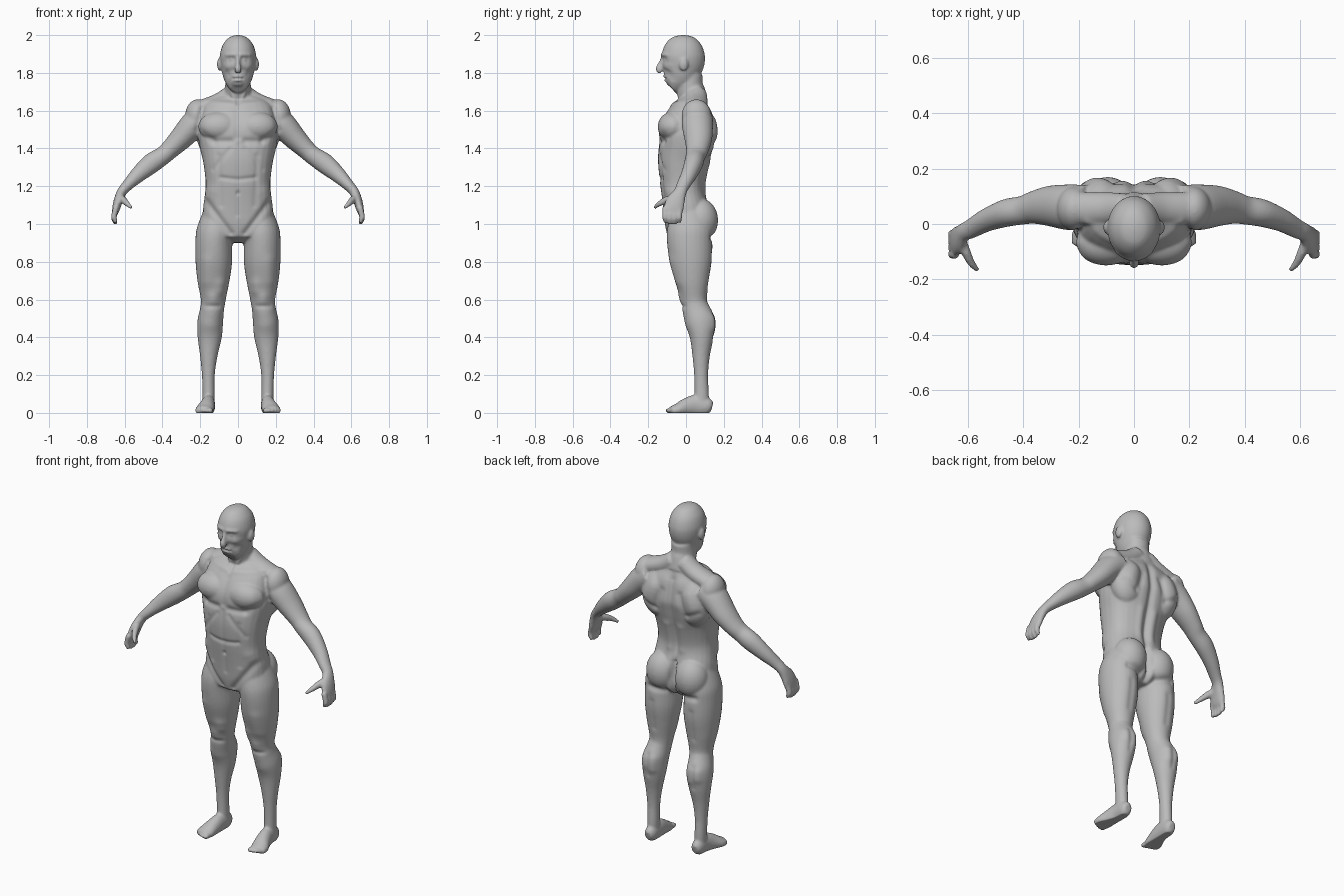
import bpy
import bmesh
import math
from mathutils import Vector, Matrix

default_cube = bpy.data.objects.get("Cube")
if default_cube:
    bpy.data.objects.remove(default_cube, do_unlink=True)

AXIS_X, AXIS_Y, AXIS_Z = Vector((1, 0, 0)), Vector((0, 1, 0)), Vector((0, 0, 1))
FRONT, BACK = -1, 1
STEPS, SIDES = 5, 28
bm = bmesh.new()


def catmull_rom(sections):
    """Smoothly interpolate rows of (x, y, z, radius_u, radius_v)."""
    rows = [sections[0]] + list(sections) + [sections[-1]]
    result = []
    for before, start, end, after in zip(rows, rows[1:], rows[2:], rows[3:]):
        for step in range(STEPS):
            t = step / STEPS
            result.append([
                b + t * ((c - a) / 2 + t * (a - 2.5 * b + 2 * c - d / 2
                                            + t * (1.5 * (b - c) + (d - a) / 2)))
                for a, b, c, d in zip(before, start, end, after)])
    result.append(list(sections[-1]))
    return result


def superpower(value, exponent):
    return math.copysign(abs(value) ** (2 / exponent), value)


def loft(*sections, reference=AXIS_Y, mirrored=True, exponent=2):
    """Skin oval rings along a path; mirrored parts are built on both sides."""
    rows = catmull_rom(sections)
    centres = [Vector(row[:3]) for row in rows]
    for side in ((1, -1) if mirrored else (1,)):
        rings = []
        for index, row in enumerate(rows):
            following = centres[min(index + 1, len(rows) - 1)]
            tangent = (following - centres[max(index - 1, 0)]).normalized()
            u = reference.cross(tangent).normalized()
            v = tangent.cross(u)
            ring = []
            for k in range(SIDES):
                angle = math.tau * k / SIDES
                point = (centres[index]
                         + u * row[3] * superpower(math.cos(angle), exponent)
                         + v * row[4] * superpower(math.sin(angle), exponent))
                ring.append(bm.verts.new((point.x * side, point.y, point.z)))
            rings.append(ring)
        for lower, upper in zip(rings, rings[1:]):
            for k in range(SIDES):
                n = (k + 1) % SIDES
                bm.faces.new((lower[k], lower[n], upper[n], upper[k]))
        bm.faces.new(rings[0])
        bm.faces.new(rings[-1])


def mass(centre, radii):
    """Ellipsoid muscle mass on both sides."""
    for side in (1, -1):
        place = Matrix.Translation((centre[0] * side, centre[1], centre[2]))
        bmesh.ops.create_uvsphere(bm, u_segments=SIDES, v_segments=16, radius=1,
                                  matrix=place @ Matrix.Diagonal((*radii, 1)))


# Torso, from the base of the neck down to the crotch
loft((0, .045, 1.68, .07, .06), (0, .04, 1.65, .15, .075),
     (0, .03, 1.6, .19, .115), (0, .01, 1.5, .21, .15),
     (0, 0, 1.42, .205, .145), (0, -.015, 1.33, .185, .135),
     (0, -.02, 1.23, .172, .12), (0, -.015, 1.16, .175, .115),
     (0, 0, 1.08, .185, .12), (0, .01, 1, .185, .12),
     (0, .02, .94, .13, .11), (0, .02, .9, .05, .06),
     mirrored=False, exponent=2.4)
mass(centre=(.1, -.07, 1.515), radii=(.11, .08, .08))     # chest
mass(centre=(.12, .08, 1.48), radii=(.1, .08, .14))       # upper back
mass(centre=(.095, .075, 1.02), radii=(.095, .095, .115))  # buttock

# Neck and sloping shoulder muscle
loft((0, .03, 1.8, .065, .06), (0, .02, 1.74, .068, .07),
     (0, .03, 1.69, .073, .075), (0, .05, 1.63, .1, .07), mirrored=False)
loft((.03, .055, 1.69, .05, .055), (.1, .055, 1.645, .048, .06),
     (.2, .055, 1.61, .045, .06))

# Skull and jaw
loft((0, -.015, 2, .012, .015), (0, -.015, 1.987, .048, .06),
     (0, -.015, 1.95, .08, .096), (0, -.015, 1.9, .095, .114),
     (0, -.016, 1.86, .095, .115), (0, -.025, 1.82, .088, .106),
     (0, -.04, 1.78, .078, .092), (0, -.068, 1.745, .058, .068),
     (0, -.085, 1.73, .04, .046), mirrored=False)

# Nose and ears
loft((0, -.12, 1.885, .01, .012), (0, -.13, 1.85, .011, .017),
     (0, -.14, 1.82, .018, .021), (0, -.13, 1.806, .016, .015), mirrored=False)
mass(centre=(.098, -.012, 1.845), radii=(.013, .024, .035))

# Arm, from the shoulder to the wrist and palm
mass(centre=(.215, .055, 1.57), radii=(.065, .08, .09))
loft((.17, .06, 1.57, .075, .08), (.23, .06, 1.53, .073, .083),
     (.3, .065, 1.455, .062, .074), (.36, .06, 1.395, .051, .06),
     (.4, .05, 1.36, .049, .052), (.46, .04, 1.32, .053, .05),
     (.53, .015, 1.26, .042, .042), (.585, -.015, 1.205, .03, .036),
     (.615, -.03, 1.17, .026, .034), (.635, -.055, 1.12, .024, .05),
     (.648, -.068, 1.07, .019, .052), (.652, -.07, 1.05, .012, .04))

# Curled fingers, side by side, and the thumb
for finger in range(4):
    y = -.035 - .025 * finger
    tip = .995 + .008 * abs(finger - 1.5)
    loft((.645, y, 1.09, .016, .016), (.657, y, 1.04, .015, .015),
         (.654, y, tip + .02, .014, .014), (.645, y, tip, .009, .01))
loft((.625, -.06, 1.14, .02, .02), (.605, -.105, 1.125, .017, .02),
     (.588, -.14, 1.108, .014, .015), (.564, -.168, 1.086, .009, .009),
     reference=AXIS_Z)

# Leg, from the hip to the ankle
loft((.11, .02, 1.06, .075, .1), (.12, .02, .97, .098, .12),
     (.128, .02, .9, .098, .12), (.128, .028, .8, .097, .112),
     (.13, .035, .7, .085, .09), (.131, .043, .6, .066, .068),
     (.137, .052, .55, .063, .072), (.147, .075, .48, .068, .08),
     (.15, .083, .4, .064, .063), (.155, .08, .3, .046, .046),
     (.157, .08, .2, .034, .037), (.156, .083, .1, .032, .038),
     (.156, .08, .04, .032, .04))

# Foot, from heel to ball, then the five toes
loft((.155, .138, .03, .025, .02), (.155, .115, .035, .045, .033),
     (.157, .05, .04, .055, .036), (.165, 0, .03, .047, .042),
     (.176, -.045, .016, .034, .049), (.182, -.08, .01, .024, .044),
     reference=AXIS_X)
for toe in range(5):
    size = .015 - .0015 * toe
    mass(centre=(.146 + .018 * toe, -.083 + .004 * toe * toe / 2, .012),
         radii=(size, .027, size))

# Fuse the parts into one smooth skin
bmesh.ops.recalc_face_normals(bm, faces=bm.faces)
rough = bpy.data.meshes.new("rough_body")
bm.to_mesh(rough)
bm.free()
body = bpy.data.objects.new("body", rough)
bpy.context.collection.objects.link(body)
fuse = body.modifiers.new("fuse", 'REMESH')
fuse.mode = 'VOXEL'
fuse.voxel_size = .0065
soften = body.modifiers.new("soften", 'SMOOTH')
soften.factor = .5
soften.iterations = 7
graph = bpy.context.evaluated_depsgraph_get()
skin = bpy.data.meshes.new_from_object(body.evaluated_get(graph))
body.modifiers.clear()
body.data = skin
skin.name = "body"
bpy.data.meshes.remove(rough)

points = [(abs(v.co.x), v.co.z, v.normal.y) for v in skin.vertices]
offsets = [0.0] * len(points)


def stroke(name, facing, start, end, width, depth):
    """Raise or press the skin along a line, on the front or the back only."""
    (x0, z0), (x1, z1) = start, end
    dx, dz = x1 - x0, z1 - z0
    length = dx * dx + dz * dz or 1
    reach = width * 2.5
    low, high = min(z0, z1) - reach, max(z0, z1) + reach
    for index, (x, z, normal_y) in enumerate(points):
        if low < z < high and normal_y * facing > 0:
            t = max(0, min(1, ((x - x0) * dx + (z - z0) * dz) / length))
            gap = math.hypot(x - x0 - t * dx, z - z0 - t * dz)
            if gap < reach:
                fade = math.exp(-(gap / width) ** 2)
                offsets[index] += depth * fade * normal_y * facing


# Muscle lines of the front
stroke("breastbone groove", FRONT, (0, 1.6), (0, 1.46), .02, -.007)
stroke("chest lower crease", FRONT, (.04, 1.437), (.13, 1.437), .018, -.009)
stroke("chest outer crease", FRONT, (.13, 1.437), (.2, 1.49), .016, -.006)
stroke("shoulder crease", FRONT, (.19, 1.61), (.215, 1.5), .016, -.008)
stroke("collar bone", FRONT, (.02, 1.635), (.17, 1.65), .012, .006)
stroke("throat notch", FRONT, (0, 1.645), (0, 1.65), .016, -.01)
stroke("neck cord", FRONT, (.015, 1.65), (.06, 1.75), .01, .006)
stroke("belly midline", FRONT, (0, 1.42), (0, 1.05), .013, -.004)
stroke("belly crease", FRONT, (0, 1.235), (.09, 1.245), .012, -.006)
stroke("rib arch", FRONT, (.04, 1.4), (.13, 1.29), .014, -.004)
stroke("belly side line", FRONT, (.1, 1.36), (.09, 1.1), .015, -.004)
stroke("navel", FRONT, (0, 1.165), (0, 1.16), .009, -.007)
stroke("hip bulge", FRONT, (.15, 1.17), (.16, 1.15), .03, .007)
stroke("groin crease", FRONT, (.17, 1.12), (.04, .95), .018, -.011)
stroke("inner thigh bulge", FRONT, (.09, .68), (.09, .65), .03, .008)
stroke("outer thigh bulge", FRONT, (.17, .8), (.17, .7), .035, .006)
stroke("knee cap", FRONT, (.133, .61), (.133, .6), .03, .008)
stroke("knee lower crease", FRONT, (.1, .565), (.17, .565), .012, -.005)

# Face
stroke("eye socket", FRONT, (.03, 1.872), (.045, 1.872), .015, -.011)
stroke("eyelid", FRONT, (.034, 1.87), (.042, 1.87), .009, .006)
stroke("brow", FRONT, (.015, 1.897), (.06, 1.895), .01, .006)
stroke("cheek bone", FRONT, (.06, 1.835), (.07, 1.84), .015, .005)
stroke("cheek hollow", FRONT, (.055, 1.79), (.06, 1.8), .015, -.005)
stroke("upper lip", FRONT, (0, 1.782), (.016, 1.779), .007, .006)
stroke("mouth line", FRONT, (0, 1.771), (.026, 1.769), .005, -.006)
stroke("lower lip", FRONT, (0, 1.761), (.014, 1.762), .007, .006)
stroke("chin", FRONT, (0, 1.741), (.012, 1.741), .012, .007)

# Muscle lines of the back
stroke("spine groove", BACK, (0, 1.6), (0, 1.13), .022, -.016)
stroke("shoulder blade", BACK, (.12, 1.54), (.15, 1.48), .04, .009)
stroke("blade inner crease", BACK, (.06, 1.53), (.1, 1.42), .02, -.007)
stroke("blade lower crease", BACK, (.1, 1.41), (.18, 1.45), .016, -.005)
stroke("lower back cord", BACK, (.045, 1.32), (.04, 1.18), .026, .008)
stroke("buttock cleft", BACK, (0, 1.1), (0, .91), .016, -.028)
stroke("buttock fold", BACK, (.06, .92), (.15, .93), .018, -.011)
stroke("thigh back groove", BACK, (.13, .84), (.13, .68), .02, -.005)
stroke("inner calf", BACK, (.115, .5), (.12, .44), .025, .007)
stroke("outer calf", BACK, (.18, .5), (.178, .46), .025, .006)
stroke("calf groove", BACK, (.15, .52), (.15, .4), .014, -.004)

for vertex, normal, offset in zip(skin.vertices, [v.normal.copy() for v in skin.vertices], offsets):
    vertex.co += normal * offset
    vertex.co.z = max(vertex.co.z, 0)   # flat soles
skin.update()
skin.shade_smooth()

# Single plain clay colour
clay = bpy.data.materials.new("clay_grey")
clay.use_nodes = True
clay.diffuse_color = (.5, .5, .5, 1)
clay.node_tree.nodes["Principled BSDF"].inputs["Base Color"].default_value = (.5, .5, .5, 1)
skin.materials.clear()
skin.materials.append(clay)
